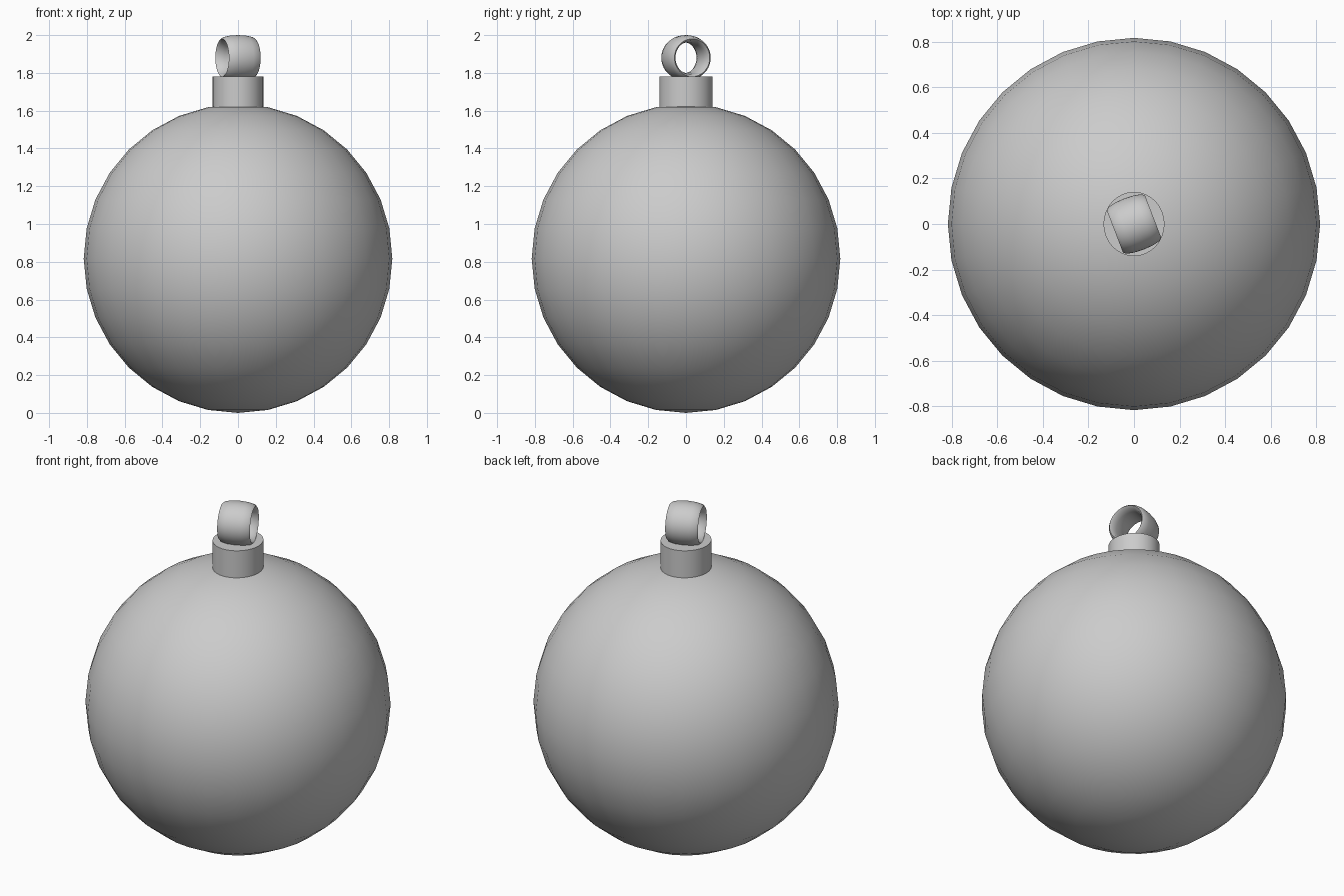
import bpy, math

if "Cube" in bpy.data.objects:
    bpy.data.objects.remove(bpy.data.objects["Cube"])

grey = bpy.data.materials.new("plain grey")
grey.diffuse_color = (0.6, 0.6, 0.6, 1)
grey.use_nodes = True
grey.node_tree.nodes["Principled BSDF"].inputs["Base Color"].default_value = grey.diffuse_color


def finish(name, scale=(1, 1, 1), rot=None):
    """Name, scale, colour and smooth the active object."""
    ob = bpy.context.object
    ob.name = name
    ob.scale = scale
    bpy.ops.object.transform_apply(location=False, rotation=True, scale=True)
    if rot:
        ob.rotation_euler = rot
        bpy.ops.object.transform_apply(location=False, rotation=True, scale=True)
    ob.data.materials.append(grey)
    bpy.ops.object.shade_smooth_by_angle(angle=math.radians(40))
    return ob


# Round bauble body
bpy.ops.mesh.primitive_uv_sphere_add(segments=32, ring_count=16, radius=0.817,
                                     location=(0, 0, 0.817))
finish("bauble")

# Slightly oval cap
bpy.ops.mesh.primitive_cylinder_add(vertices=32, radius=1, depth=0.18,
                                    location=(0, 0, 1.69))
finish("cap", (0.134, 0.141, 1))

# Hanging ring: a thin torus stretched along its own axis, turned on the cap
bpy.ops.mesh.primitive_torus_add(major_segments=48, minor_segments=12,
                                 major_radius=0.1, minor_radius=0.02,
                                 location=(0, 0, 1.88))
finish("hanging_ring", (1, 1, 4.5),
       (0, math.radians(90), math.radians(21)))
